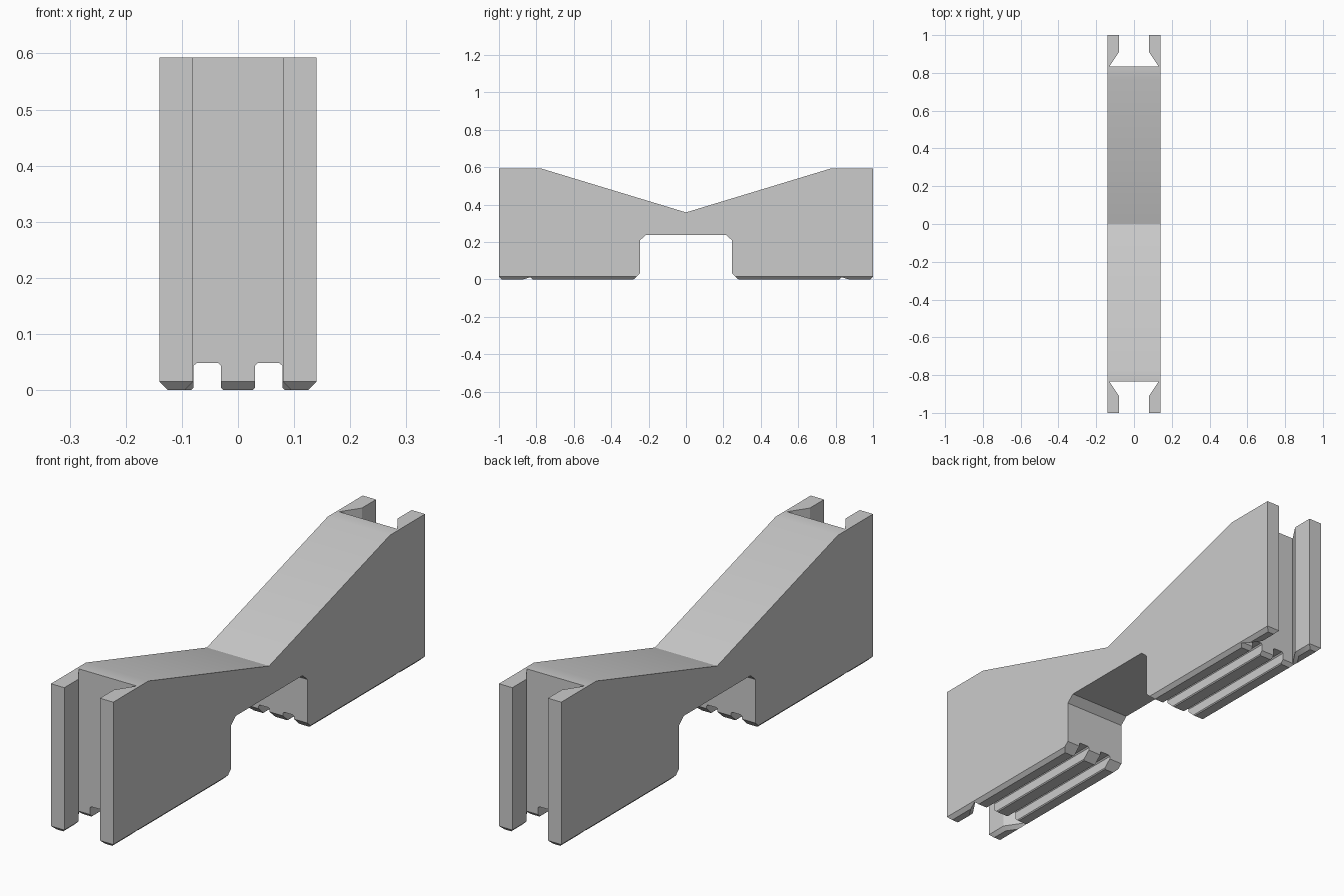
import bpy
import bmesh
import math

if "Cube" in bpy.data.objects:
    bpy.data.objects.remove(bpy.data.objects["Cube"], do_unlink=True)

W, H, CH = 0.14, 0.593, 0.015  # half width, height, bottom chamfer

grey = bpy.data.materials.new("plain grey")
grey.use_nodes = True
grey.diffuse_color = (0.6, 0.6, 0.6, 1)
grey.node_tree.nodes["Principled BSDF"].inputs["Base Color"].default_value = (0.6, 0.6, 0.6, 1)


def loft(name, rings):
    """Closed solid through rings of matching 3D points."""
    bm = bmesh.new()
    loops = [[bm.verts.new(p) for p in ring] for ring in rings]
    n = len(loops[0])
    for a, b in zip(loops, loops[1:]):
        for i in range(n):
            j = (i + 1) % n
            bm.faces.new((a[i], a[j], b[j], b[i]))
    bm.faces.new(loops[0])
    bm.faces.new(loops[-1])
    bmesh.ops.recalc_face_normals(bm, faces=bm.faces)
    mesh = bpy.data.meshes.new(name)
    bm.to_mesh(mesh)
    bm.free()
    mesh.materials.append(grey)
    obj = bpy.data.objects.new(name, mesh)
    bpy.context.collection.objects.link(obj)
    return obj


def mirrored(points):
    """Add the reversed mirror image across the first axis."""
    return points + [(-a, b) for a, b in reversed(points) if a != 0]


def combine(body, tool, operation):
    mod = body.modifiers.new(tool.name, 'BOOLEAN')
    mod.operation, mod.object, mod.solver = operation, tool, 'EXACT'
    bpy.context.view_layer.objects.active = body
    bpy.ops.object.modifier_apply(modifier=mod.name)
    bpy.data.objects.remove(tool, do_unlink=True)


# Side profile: two feet, central arch, V-shaped top
half = [(0, 0.358), (0.775, H), (1, H), (1, CH), (1 - CH, 0), (0.28, 0),
        (0.246, 0.032), (0.246, 0.209), (0.214, 0.237)]
side = mirrored(half)
body = loft("bridge_block", [[(x, y, z) for y, z in side] for x in (-W, W)])

# Long bottom edges chamfered
section = mirrored([(W, 1), (W, CH), (W - CH, 0), (W - CH, -0.1)])
combine(body, loft("long_chamfer", [[(x, y, z) for x, z in section] for y in (-1.1, 1.1)]),
        'INTERSECT')


# Dovetail slots in both ends, flared at the bottom edge
def slot_ring(z, e, s):
    outline = [(0.08 + e, 1.1), (0.08 + e, 0.91 + 0.31 * e), (0.13 + 1.87 * e, 0.835 - e)]
    return [(x, s * y, z) for x, y in mirrored(outline)]


for s in (-1, 1):
    rings = [slot_ring(z, e, s) for z, e in ((-CH, 2 * CH), (CH, 0), (0.7, 0))]
    combine(body, loft("end_slot", rings), 'DIFFERENCE')

# Two grooves running the whole length underneath
groove = [(0.021, -0.005), (0.03, 0.004), (0.03, 0.043), (0.035, 0.048),
          (0.074, 0.048), (0.0795, 0.043), (0.0795, 0.004), (0.0885, -0.005)]
for s in (-1, 1):
    combine(body, loft("bottom_groove", [[(s * x, y, z) for x, z in groove] for y in (-1.1, 1.1)]),
            'DIFFERENCE')

bpy.ops.object.select_all(action='DESELECT')
body.select_set(True)
bpy.context.view_layer.objects.active = body
bpy.ops.object.shade_smooth_by_angle(angle=math.radians(25))
